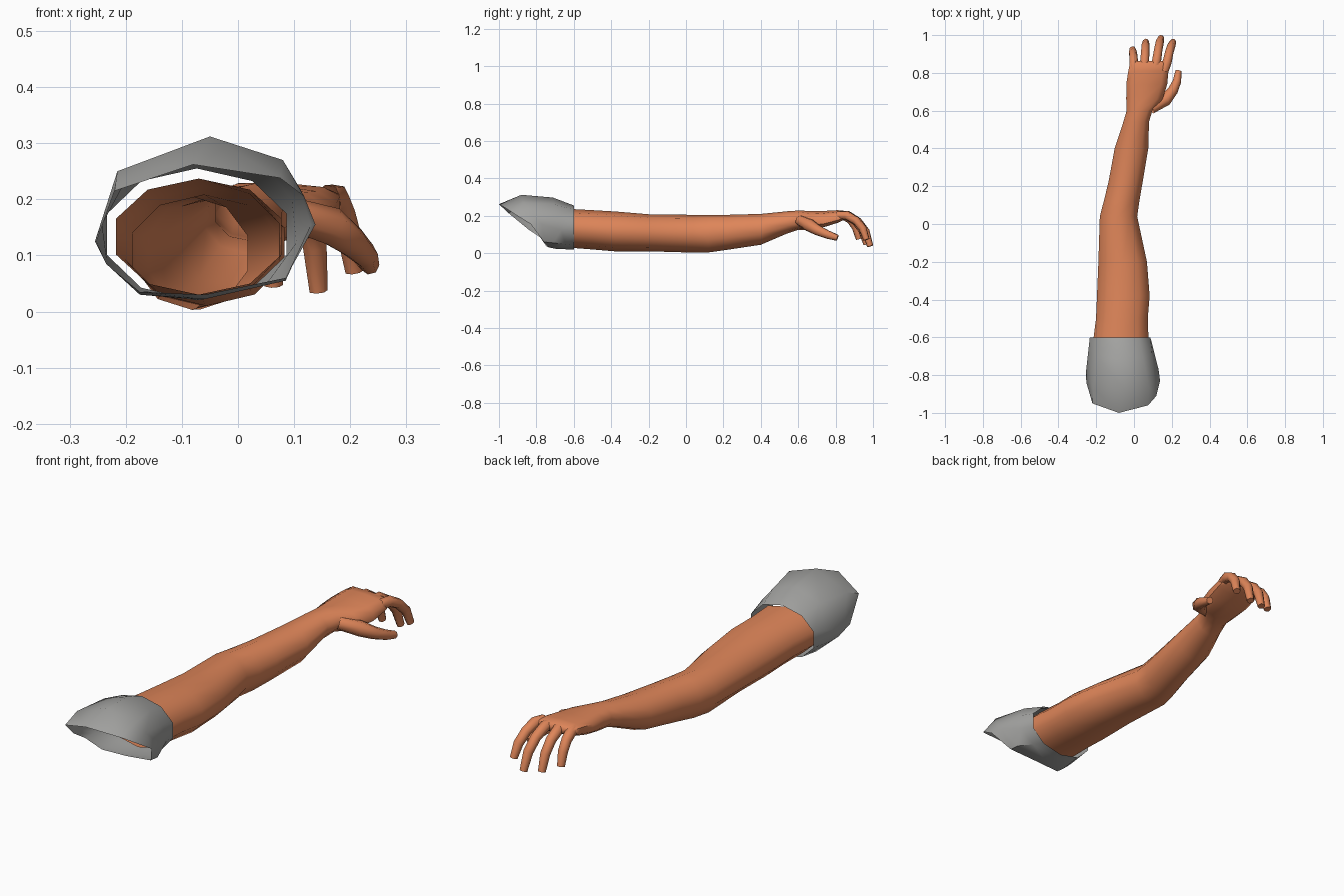
import bpy, bmesh, math
from mathutils import Vector

if "Cube" in bpy.data.objects:
    bpy.data.objects.remove(bpy.data.objects["Cube"])


def material(name, rgb):
    m = bpy.data.materials.new(name)
    m.diffuse_color = (*rgb, 1)
    m.use_nodes = True
    m.node_tree.nodes["Principled BSDF"].inputs["Base Color"].default_value = m.diffuse_color
    return m


SKIN = material("tan skin", (0.73, 0.235, 0.10))
CLOTH = material("grey cloth", (0.37, 0.37, 0.36))


def loft(name, rings, mat, cap_end=False, angle=60):
    """Skin a list of equal-length point rings."""
    bm = bmesh.new()
    vs = [[bm.verts.new(p) for p in r] for r in rings]
    n = len(vs[0])
    for a, b in zip(vs, vs[1:]):
        for i in range(n):
            j = (i + 1) % n
            bm.faces.new((a[i], a[j], b[j], b[i]))
    if cap_end:
        bm.faces.new(vs[-1])
    bmesh.ops.recalc_face_normals(bm, faces=bm.faces)
    # make sure the open shells face outward
    c = sum((Vector(p) for p in rings[0]), Vector()) / n
    bm.faces.ensure_lookup_table()
    f = bm.faces[0]
    if f.normal.dot(f.calc_center_median() - c) < 0:
        bmesh.ops.reverse_faces(bm, faces=bm.faces)
    me = bpy.data.meshes.new(name)
    bm.to_mesh(me)
    bm.free()
    me.materials.append(mat)
    ob = bpy.data.objects.new(name, me)
    bpy.context.collection.objects.link(ob)
    bpy.context.view_layer.objects.active = ob
    ob.select_set(True)
    bpy.ops.object.shade_smooth_by_angle(angle=math.radians(angle))
    ob.select_set(False)
    return ob


def section(y, x0, x1, z0, z1, power=1.0, tilt=0.0, n=10):
    """Rounded cross-section; power < 1 makes it boxier, tilt lowers the thumb side."""
    ring = []
    for i in range(n):
        a = 2 * math.pi * i / n
        s, c = math.sin(a), math.cos(a)
        s = math.copysign(abs(s) ** power, s)
        c = math.copysign(abs(c) ** power, c)
        ring.append(((x0 + x1) / 2 + s * (x1 - x0) / 2, y,
                     (z0 + z1) / 2 + c * (z1 - z0) / 2 - tilt * s))
    return ring


def tube(name, path, radii, n=7):
    """Tapered finger following a path."""
    pts = [Vector(p) for p in path]
    rings = []
    for i, p in enumerate(pts):
        t = (pts[min(i + 1, len(pts) - 1)] - pts[max(i - 1, 0)]).normalized()
        side = (Vector((1, 0, 0)) - t * t.x).normalized()
        up = side.cross(t)
        rings.append([p + radii[i] * (side * math.cos(k * math.tau / n) + up * math.sin(k * math.tau / n))
                      for k in range(n)])
    return loft(name, rings, SKIN, cap_end=True, angle=65)


# Arm and palm: y, left, right, bottom, top, boxiness, tilt
ARM = [
    (-0.63, -0.225, 0.085, 0.03, 0.237, 1, 0),
    (-0.50, -0.208, 0.08, 0.02, 0.23, 1, 0),
    (-0.38, -0.203, 0.09, 0.01, 0.223, 1, 0),
    (-0.20, -0.195, 0.075, 0.01, 0.208, 1, 0),
    (0.04, -0.186, 0.022, 0.003, 0.205, 1, 0),
    (0.12, -0.165, 0.033, 0.004, 0.205, 1, 0),
    (0.22, -0.14, 0.05, 0.018, 0.205, 1, 0),
    (0.40, -0.107, 0.08, 0.045, 0.21, 1, 0),
    (0.54, -0.06, 0.083, 0.105, 0.224, 1, 0),
    (0.60, -0.042, 0.10, 0.125, 0.228, 0.9, 0),
    (0.66, -0.045, 0.155, 0.125, 0.226, 0.8, 0.008),
    (0.74, -0.045, 0.18, 0.14, 0.226, 0.75, 0.008),
    (0.81, -0.034, 0.186, 0.162, 0.23, 0.7, 0.005),
    (0.85, -0.025, 0.186, 0.18, 0.226, 0.7, 0.005),
    (0.862, -0.015, 0.175, 0.19, 0.215, 0.7, 0.004),
]
loft("arm_and_palm", [section(*r) for r in ARM], SKIN, cap_end=True)

# Four curled fingers: base x, tip x, reach in y, tip z
FINGERS = {
    "little_finger": (0.0, -0.007, 0.925, 0.075),
    "ring_finger": (0.052, 0.063, 0.965, 0.047),
    "middle_finger": (0.108, 0.143, 0.985, 0.037),
    "index_finger": (0.16, 0.207, 0.965, 0.072),
}
for name, (bx, tx, ty, tz) in FINGERS.items():
    path = []
    for s, fy, fz in ((0, 0, 0), (0.3, 0.3, 0.0), (0.55, 0.62, 0.2), (0.8, 0.86, 0.52), (1, 1, 1)):
        path.append((bx + (tx - bx) * s, 0.81 + (ty - 0.81) * fy, 0.203 + (tz - 0.203) * fz))
    tube(name, path, (0.023, 0.025, 0.023, 0.022, 0.017))

# Thumb
tube("thumb", [(0.09, 0.61, 0.175), (0.165, 0.655, 0.152), (0.205, 0.705, 0.122),
               (0.227, 0.755, 0.1), (0.235, 0.81, 0.082)],
     (0.03, 0.035, 0.028, 0.023, 0.017))

# Sleeve: slanted open shoulder rim, puffed shoulder ring, cuff around the arm
RIM = [(-0.08, -1.0, 0.262), (0.075, -0.96, 0.238), (0.118, -0.91, 0.205), (0.138, -0.83, 0.155),
       (0.085, -0.76, 0.06), (-0.06, -0.73, 0.03), (-0.175, -0.745, 0.035),
       (-0.235, -0.78, 0.085), (-0.252, -0.84, 0.125), (-0.22, -0.95, 0.215)]
PUFF = [(-0.05, -0.88, 0.312), (0.08, -0.87, 0.27), (0.11, -0.83, 0.22), (0.13, -0.77, 0.155),
        (0.085, -0.71, 0.055), (-0.06, -0.69, 0.022), (-0.175, -0.7, 0.03),
        (-0.235, -0.72, 0.085), (-0.255, -0.79, 0.125), (-0.215, -0.87, 0.25)]
CUFF = section(-0.6, -0.242, 0.095, 0.02, 0.255)
MID = []
for a, b in zip(PUFF, CUFF):
    p = Vector(a).lerp(Vector(b), 0.6)
    p.z += 0.02 * max(0, (p.z - 0.15) / 0.13)
    MID.append(p)
loft("sleeve", [CUFF, MID, PUFF, RIM], CLOTH, angle=50)
